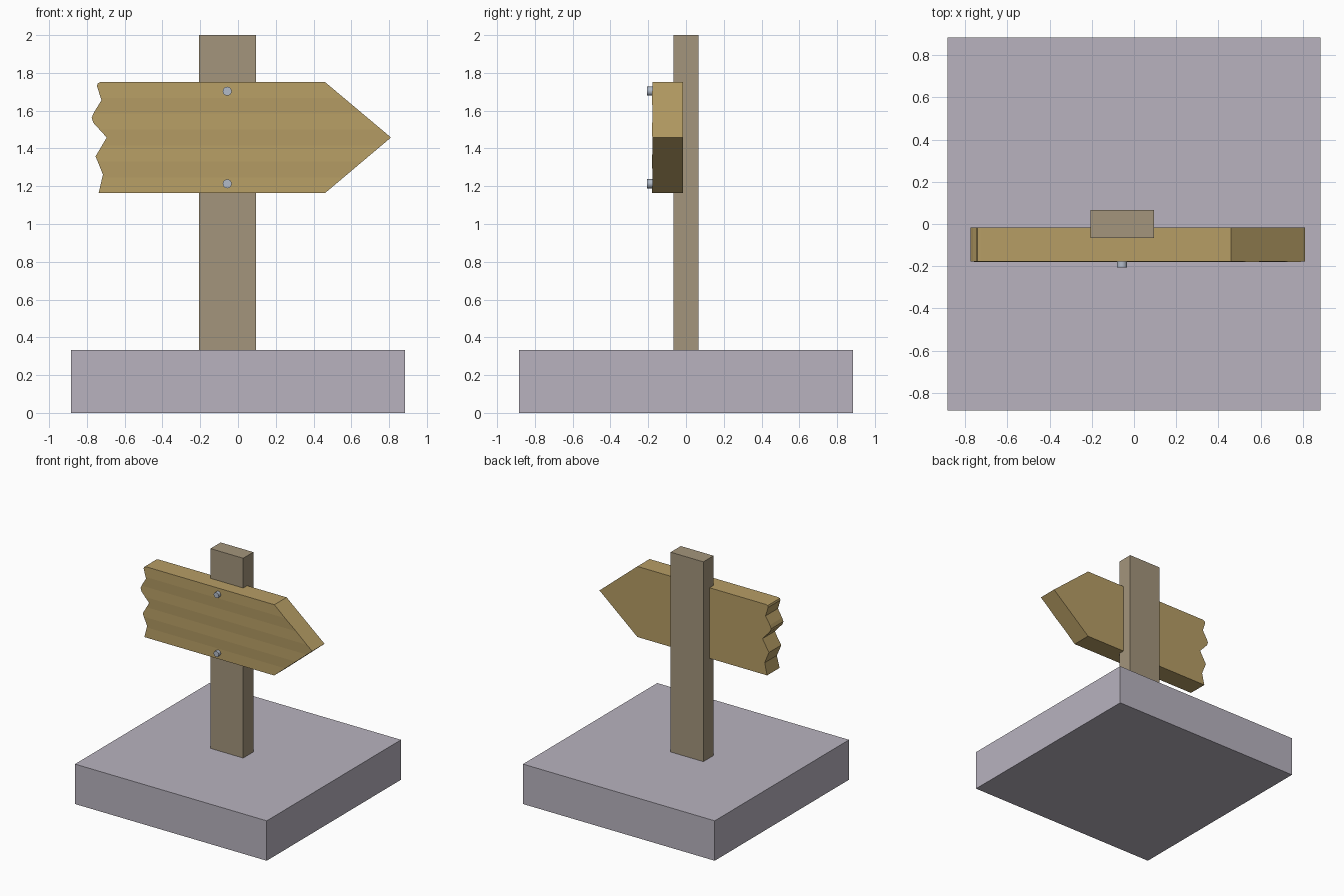
import bpy, bmesh
from math import pi
from mathutils import Vector

if "Cube" in bpy.data.objects:
    bpy.data.objects.remove(bpy.data.objects["Cube"])


def material(name, rgb):
    m = bpy.data.materials.new(name)
    m.diffuse_color = (*rgb, 1)
    m.use_nodes = True
    m.node_tree.nodes["Principled BSDF"].inputs["Base Color"].default_value = m.diffuse_color
    return m


def box(name, lo, hi, mat):
    lo, hi = Vector(lo), Vector(hi)
    bpy.ops.mesh.primitive_cube_add(size=1, location=(lo + hi) / 2)
    ob = bpy.context.object
    ob.name = name
    ob.scale = hi - lo
    bpy.ops.object.transform_apply(location=False, rotation=False, scale=True)
    ob.data.materials.append(mat)
    return ob


stone = material("stone", (0.48, 0.45, 0.52))
post_wood = material("post_wood", (0.37, 0.30, 0.20))
board_wood = material("board_wood", (0.47, 0.34, 0.13))
metal = material("metal", (0.45, 0.50, 0.58))

# Stone base and upright post
box("base", (-0.885, -0.885, 0), (0.885, 0.885, 0.333), stone)
box("post", (-0.207, -0.067, 0.30), (0.095, 0.067, 2.0), post_wood)

# Arrow board: pointed right end, splintered left end
FRONT, BACK = -0.18, -0.016
BOTTOM, TOP = 1.163, 1.752
outline = [
    (0.46, TOP), (0.81, 1.458), (0.46, BOTTOM),
    (-0.738, BOTTOM), (-0.715, 1.262), (-0.754, 1.358), (-0.695, 1.458),
    (-0.765, 1.535), (-0.775, 1.562), (-0.763, 1.59), (-0.723, 1.655),
    (-0.747, 1.732), (-0.742, 1.746), (-0.725, TOP),
]
bm = bmesh.new()
face = bm.faces.new([bm.verts.new((x, BACK, z)) for x, z in outline])
ext = bmesh.ops.extrude_face_region(bm, geom=[face], use_keep_orig=True)
for v in ext["geom"]:
    if isinstance(v, bmesh.types.BMVert):
        v.co.y = FRONT

# Shallow horizontal grain ridges on the front face
ridges = 7
step = (TOP - BOTTOM) / ridges
for i in range(1, ridges):
    front = [f for f in bm.faces
             if all(abs(v.co.y - FRONT) < 1e-5 for v in f.verts)]
    geom = front + list({e for f in front for e in f.edges}) \
        + list({v for f in front for v in f.verts})
    bmesh.ops.bisect_plane(bm, geom=geom, dist=1e-5,
                           plane_co=(0, 0, BOTTOM + i * step),
                           plane_no=(0, 0, 1))
for v in bm.verts:
    if abs(v.co.y - FRONT) < 1e-5:
        t = ((v.co.z - BOTTOM) / step) % 2
        v.co.y += 0.003 * (1 - abs(1 - t))
bmesh.ops.recalc_face_normals(bm, faces=bm.faces)
mesh = bpy.data.meshes.new("arrow_board")
bm.to_mesh(mesh)
bm.free()
mesh.materials.append(board_wood)
board = bpy.data.objects.new("arrow_board", mesh)
bpy.context.collection.objects.link(board)

# Nails through the board
for name, z in (("upper_nail", 1.703), ("lower_nail", 1.213)):
    bpy.ops.mesh.primitive_cylinder_add(vertices=12, radius=0.024, depth=0.04,
                                        location=(-0.057, -0.186, z),
                                        rotation=(pi / 2, 0, 0))
    nail = bpy.context.object
    nail.name = name
    nail.data.materials.append(metal)
    bpy.ops.object.shade_smooth_by_angle()
